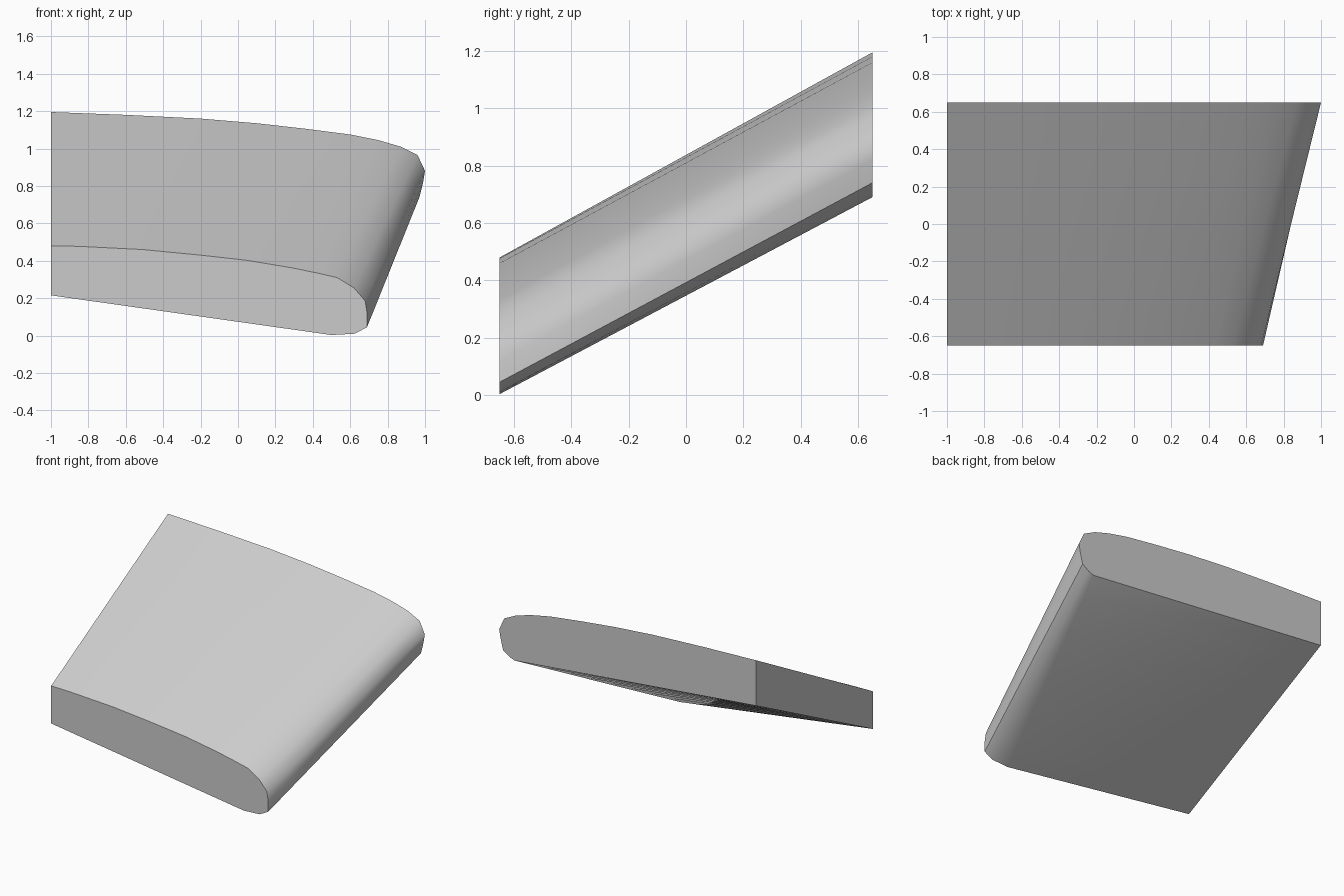
import bpy
import bmesh
import math
from mathutils import Vector

cube = bpy.data.objects.get("Cube")
if cube:
    bpy.data.objects.remove(cube, do_unlink=True)

grey = bpy.data.materials.new("plain grey")
grey.use_nodes = True
colour = (0.6, 0.6, 0.6, 1)
grey.diffuse_color = colour
grey.node_tree.nodes["Principled BSDF"].inputs["Base Color"].default_value = colour

# Matching (x, z) sections: along the top, round the nose, back underneath
front_section = [(-1, .48), (-.85, .477), (-.51, .46), (-.2, .43), (.05, .402),
                 (.29, .362), (.43, .333), (.53, .31), (.62, .255), (.68, .185),
                 (.69, .12), (.69, .045), (.625, .01), (.5, .003), (-1, .215)]
back_section = [(-1, 1.195), (-.6, 1.18), (-.2, 1.16), (.1, 1.135), (.35, 1.107),
                (.6, 1.075), (.75, 1.045), (.87, 1.01), (.96, .965), (1, .88),
                (.99, .82), (.97, .74), (.92, .705), (.88, .69), (-1, .875)]
HALF_DEPTH = 0.65
STEPS = 8


def loft(name, start, end):
    """Ruled body between two sections, closed by a flat cap at each end."""
    bm = bmesh.new()
    rings = []
    for i in range(STEPS + 1):
        t = i / STEPS
        y = HALF_DEPTH * (2 * t - 1)
        ring = []
        for a, b in zip(start, end):
            x, z = Vector(a).lerp(Vector(b), t)
            ring.append(bm.verts.new((x, y, z)))
        rings.append(ring)
    count = len(start)
    for r0, r1 in zip(rings, rings[1:]):
        for j in range(count):
            k = (j + 1) % count
            bm.faces.new((r0[j], r0[k], r1[k], r1[j]))
    bm.faces.new(rings[0])
    bm.faces.new(rings[-1])
    bmesh.ops.recalc_face_normals(bm, faces=bm.faces)
    mesh = bpy.data.meshes.new(name)
    bm.to_mesh(mesh)
    bm.free()
    obj = bpy.data.objects.new(name, mesh)
    bpy.context.collection.objects.link(obj)
    mesh.materials.append(grey)
    return obj


# Swept, rising wing section with smooth skin and crisp ends
wing = loft("wing_section", front_section, back_section)
bpy.ops.object.select_all(action="DESELECT")
wing.select_set(True)
bpy.context.view_layer.objects.active = wing
bpy.ops.object.shade_smooth_by_angle(angle=math.radians(40))
